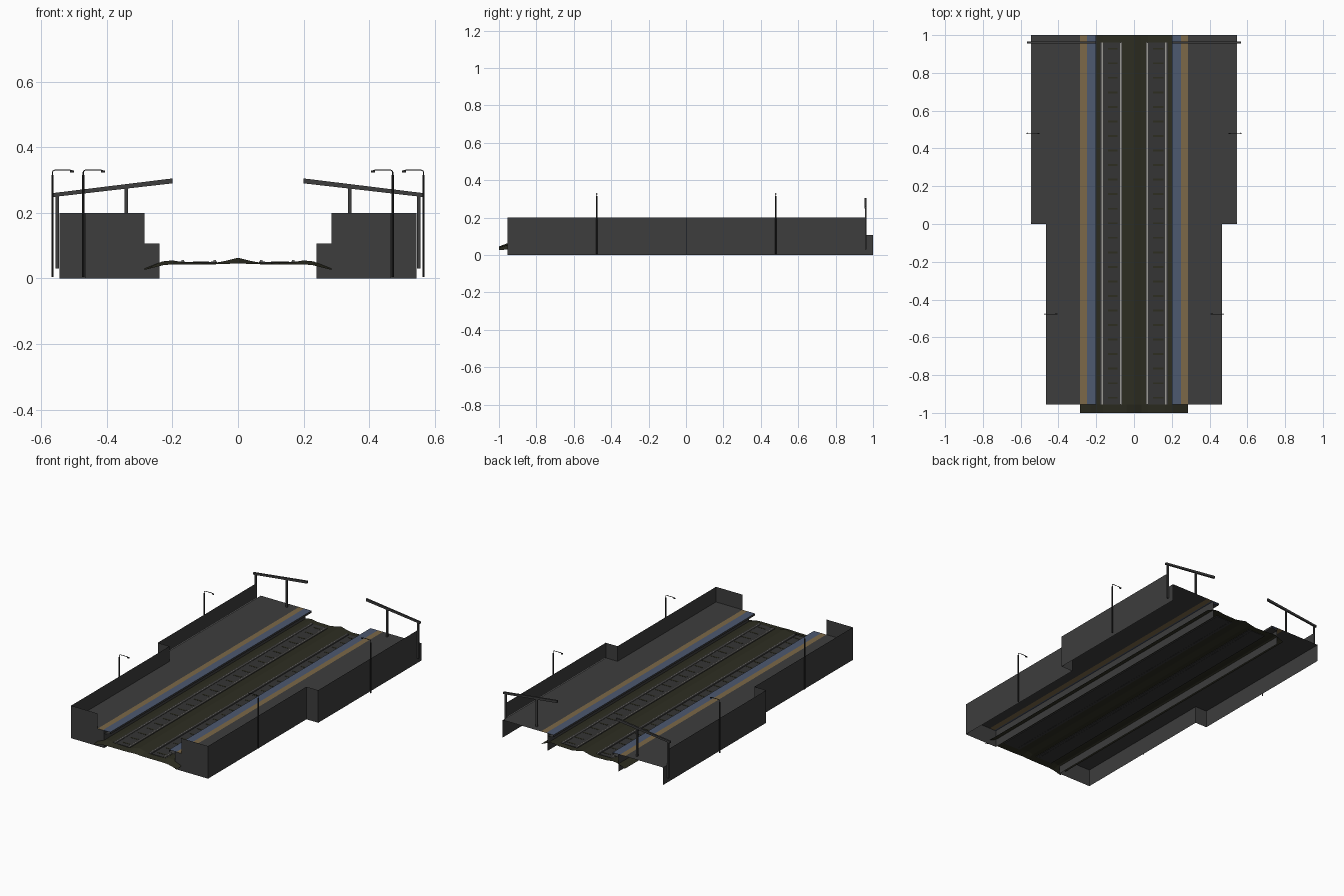
import bpy, math
from mathutils import Vector

if "Cube" in bpy.data.objects:
    bpy.data.objects.remove(bpy.data.objects["Cube"])


def mat(name, r, g, b):
    m = bpy.data.materials.new(name)
    m.diffuse_color = (r, g, b, 1)
    m.use_nodes = True
    m.node_tree.nodes["Principled BSDF"].inputs["Base Color"].default_value = m.diffuse_color
    return m


CONCRETE = mat("dark concrete", 0.047, 0.047, 0.047)
BLUE = mat("blue paving", 0.075, 0.10, 0.16)
TAN = mat("tan paving", 0.20, 0.14, 0.065)
BALLAST = mat("olive ballast", 0.026, 0.026, 0.015)
SLEEPER = mat("track grey", 0.035, 0.035, 0.035)
STEEL = mat("rail steel", 0.33, 0.32, 0.30)
METAL = mat("black metal", 0.02, 0.02, 0.02)
PALE = mat("pale trim", 0.5, 0.5, 0.5)


def mesh(name, verts, faces, mats, idx=None):
    me = bpy.data.meshes.new(name)
    me.from_pydata([tuple(v) for v in verts], [], faces)
    for m in mats:
        me.materials.append(m)
    for i, p in enumerate(me.polygons):
        p.material_index = idx[i] if idx else 0
    ob = bpy.data.objects.new(name, me)
    bpy.context.collection.objects.link(ob)
    return ob


def boxes(name, items, m):
    """Joined boxes from (x0, x1, y0, y1, z0, z1) tuples."""
    v, f = [], []
    for x0, x1, y0, y1, z0, z1 in items:
        x0, x1 = min(x0, x1), max(x0, x1)
        b = len(v)
        v += [(x, y, z) for z in (z0, z1) for x, y in ((x0, y0), (x1, y0), (x1, y1), (x0, y1))]
        f += [[b + i for i in q] for q in ((3, 2, 1, 0), (4, 5, 6, 7), (0, 1, 5, 4),
                                           (1, 2, 6, 5), (2, 3, 7, 6), (3, 0, 4, 7))]
    return mesh(name, v, f, [m])


def sheet(name, pts, z0, z1, m):
    """Upright wall following a plan path."""
    v = [(x, y, z) for x, y in pts for z in (z0, z1)]
    f = [(2 * i, 2 * i + 2, 2 * i + 3, 2 * i + 1) for i in range(len(pts) - 1)]
    return mesh(name, v, f, [m])


def loft(name, sections, mats, idx=None):
    """Surface through matching point rows."""
    n = len(sections[0])
    v = [p for s in sections for p in s]
    f, ids = [], []
    for r in range(len(sections) - 1):
        for i in range(n - 1):
            a = r * n + i
            f.append((a, a + 1, a + n + 1, a + n))
            ids.append(idx[i] if idx else 0)
    return mesh(name, v, f, mats, ids)


def tube(name, pts, rad, m, sides=8):
    """Round bar along a path in the xz plane."""
    pts = [Vector(p) for p in pts]
    v, f = [], []
    for i, p in enumerate(pts):
        t = (pts[min(i + 1, len(pts) - 1)] - pts[max(i - 1, 0)]).normalized()
        u = Vector((0, 1, 0))
        w = t.cross(u)
        for k in range(sides):
            a = 2 * math.pi * k / sides
            v.append(p + rad * (u * math.cos(a) + w * math.sin(a)))
    for i in range(len(pts) - 1):
        for k in range(sides):
            a, b = i * sides + k, i * sides + (k + 1) % sides
            f.append((a, b, b + sides, a + sides))
    f += [tuple(range(sides))[::-1], tuple(range(len(v) - sides, len(v)))]
    return mesh(name, v, f, [m])


FRONT, BACK, CANOPY_Y, FLOOR = -0.955, 1.0, 0.96, 0.107
NARROW, WIDE = 0.465, 0.545

# ballast bed: half profile mirrored, dipping at the front lip
half = [(0.285, 0.030), (0.23, 0.052), (0.20, 0.055), (0.165, 0.049), (0.075, 0.047), (0.04, 0.053), (0, 0.063)]
lip = [0.026, 0.040, 0.043, 0.043, 0.043, 0.044, 0.046]
prof = [(-x, z, l) for (x, z), l in zip(half, lip)] + [(x, z, l) for (x, z), l in zip(half[-2::-1], lip[-2::-1])]
loft("ballast_bed", [[(x, -1, l) for x, z, l in prof],
                     [(x, FRONT, z) for x, z, l in prof],
                     [(x, BACK, z) for x, z, l in prof]], [BALLAST])

for s, side in ((-1, "left"), (1, "right")):
    # platform floor with coloured edge bands and overhanging lip
    rows = [(0.24, 0.088), (0.20, 0.095), (0.20, FLOOR), (0.25, FLOOR), (0.285, FLOOR), (NARROW, FLOOR)]
    loft(side + "_platform_floor", [[(s * x, y, z) for x, z in rows] for y in (FRONT, BACK)],
         [CONCRETE, BLUE, TAN], [0, 0, 1, 2, 0])
    mesh(side + "_platform_extension",
         [(s * NARROW, 0, FLOOR), (s * WIDE, 0, FLOOR), (s * WIDE, BACK, FLOOR), (s * NARROW, BACK, FLOOR)],
         [(0, 1, 2, 3)], [CONCRETE])
    # base walls and parapet
    sheet(side + "_base_wall", [(s * x, y) for x, y in ((0.24, BACK), (0.24, FRONT), (NARROW, FRONT),
          (NARROW, 0), (WIDE, 0), (WIDE, BACK))], 0, FLOOR, CONCRETE)
    sheet(side + "_parapet", [(s * x, y) for x, y in ((0.285, FRONT), (NARROW, FRONT), (NARROW, 0),
          (WIDE, 0), (WIDE, CANOPY_Y))], FLOOR, 0.2, CONCRETE)
    boxes(side + "_parapet_trim", [(s * 0.5435, s * 0.5445, 0.01, CANOPY_Y, FLOOR, FLOOR + 0.004)], PALE)

    # track: grey bed, sleeper gaps, two rails
    boxes(side + "_track_bed", [(s * 0.083, s * 0.163, FRONT, CANOPY_Y, 0.046, 0.0505)], SLEEPER)
    x0, x1 = (-0.138, -0.088) if s < 0 else (0.10, 0.155)
    boxes(side + "_sleeper_gaps", [(x0, x1, y - 0.005, y + 0.005, 0.05, 0.0515)
          for y in [-0.92 + 0.077 * i for i in range(25)]], BALLAST)
    boxes(side + "_rail_feet", [(s * (c - 0.009), s * (c + 0.009), FRONT, CANOPY_Y, 0.046, 0.052)
          for c in (0.073, 0.17)], SLEEPER)
    boxes(side + "_rails", [(s * (c - 0.004), s * (c + 0.004), FRONT, CANOPY_Y, 0.05, 0.056)
          for c in (0.071, 0.168)], STEEL)

    # canopy frame: sloping beam on two posts
    beam = [(0.567, 0.248), (0.20, 0.290), (0.20, 0.305), (0.567, 0.260)]
    v = [(s * x, y, z) for y in (CANOPY_Y - 0.005, CANOPY_Y + 0.005) for x, z in beam]
    mesh(side + "_canopy_beam", v, [(0, 1, 2, 3), (7, 6, 5, 4), (0, 4, 5, 1), (1, 5, 6, 2),
                                    (2, 6, 7, 3), (3, 7, 4, 0)], [CONCRETE])
    boxes(side + "_canopy_posts", [(s * 0.546, s * 0.557, CANOPY_Y - 0.004, CANOPY_Y + 0.004, 0.03, 0.252),
          (s * 0.335, s * 0.346, CANOPY_Y - 0.004, CANOPY_Y + 0.004, FLOOR, 0.277)], CONCRETE)

    # lamp posts with inward arms
    for x, y, where in ((0.472, -0.477, "front"), (0.566, 0.48, "back")):
        n = side + "_" + where + "_lamp_"
        tube(n + "pole", [(s * x, y, 0.005), (s * x, y, 0.315)], 0.0035, METAL)
        tube(n + "arm", [(s * a, y, z) for a, z in ((x, 0.31), (x, 0.324), (x - 0.002, 0.328),
             (x - 0.006, 0.33), (x - 0.055, 0.33), (x - 0.062, 0.328))], 0.0018, METAL, 6)
        boxes(n + "head", [(s * (x - 0.054), s * (x - 0.066), y - 0.003, y + 0.003, 0.323, 0.329)], METAL)
